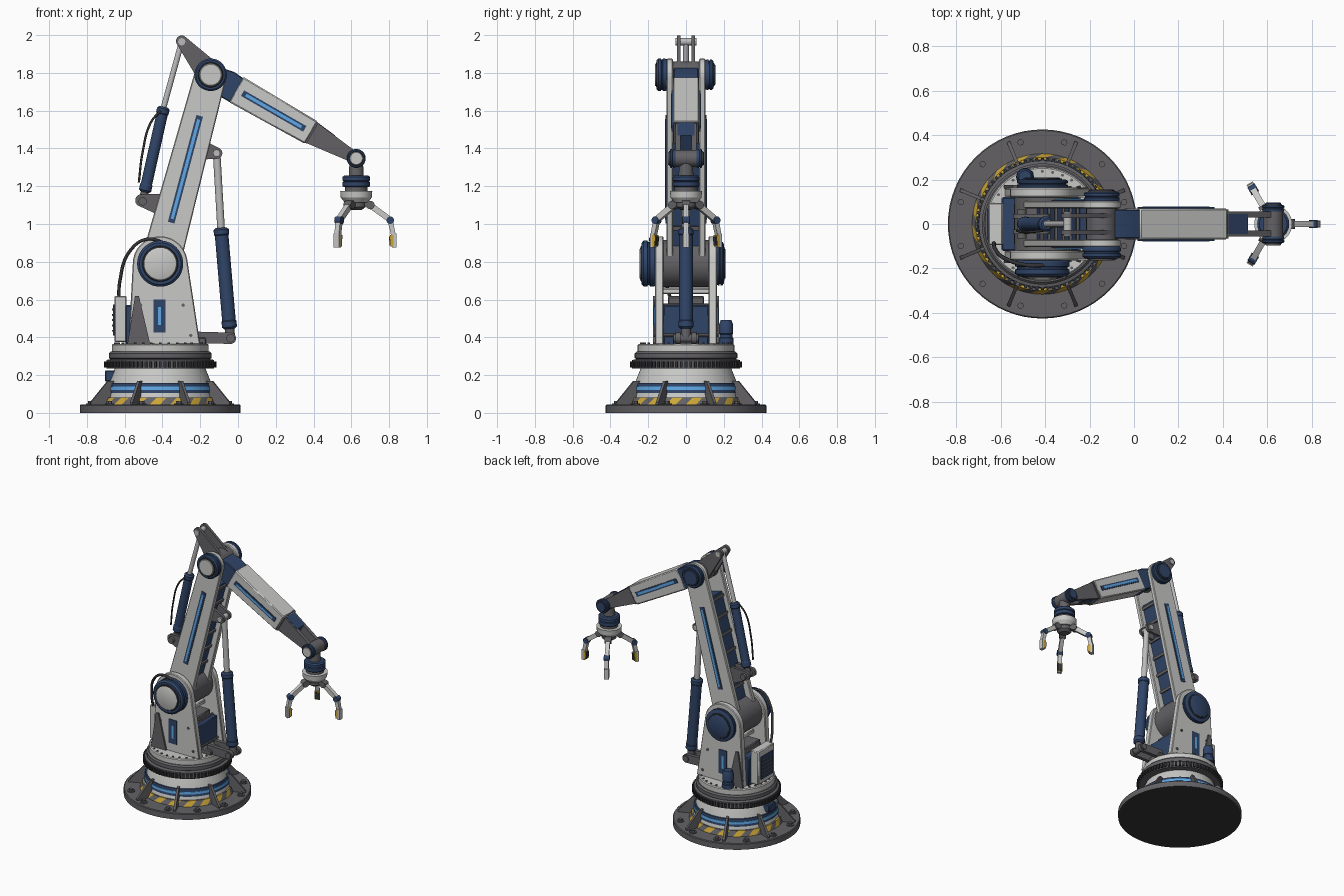
import bpy, bmesh, math
from math import pi, cos, sin
from mathutils import Matrix, Vector, geometry

if "Cube" in bpy.data.objects:
    bpy.data.objects.remove(bpy.data.objects["Cube"])

def material(name, rgb):
    m = bpy.data.materials.new(name)
    m.use_nodes = True
    m.diffuse_color = (*rgb, 1)
    m.node_tree.nodes["Principled BSDF"].inputs["Base Color"].default_value = (*rgb, 1)
    return m

WHITE = material("pale grey paint", (0.58, 0.58, 0.57))
GREY = material("dark grey metal", (0.125, 0.12, 0.13))
BLACK = material("black rubber", (0.035, 0.035, 0.04))
NAVY = material("navy paint", (0.03, 0.06, 0.14))
BLUE = material("light blue strip", (0.12, 0.42, 0.85))
YELLOW = material("hazard yellow", (0.6, 0.38, 0.04))
STEEL = material("bright steel", (0.5, 0.5, 0.5))
built = []

def finish(name, bm, mats, matrix=None, bevel=0):
    bmesh.ops.recalc_face_normals(bm, faces=bm.faces)
    mesh = bpy.data.meshes.new(name)
    bm.to_mesh(mesh)
    bm.free()
    for m in mats if isinstance(mats, list) else [mats]:
        mesh.materials.append(m)
    ob = bpy.data.objects.new(name, mesh)
    bpy.context.collection.objects.link(ob)
    if matrix:
        ob.matrix_world = matrix
    if bevel:
        mod = ob.modifiers.new("bevel", 'BEVEL')
        mod.width, mod.segments, mod.limit_method = bevel, 1, 'ANGLE'
    built.append(ob)
    return ob

def box(name, x, y, z, mat, bevel=0.006):
    """Box from (low, high) ranges."""
    bm = bmesh.new()
    bmesh.ops.create_cube(bm, size=1)
    for v in bm.verts:
        v.co = [r[0] if c < 0 else r[1] for c, r in zip(v.co, (x, y, z))]
    return finish(name, bm, mat, bevel=bevel)

def lathe(name, profile, origin, axis, mat, n=48):
    """Turn (radius, height) points about an axis."""
    bm = bmesh.new()
    vs = [bm.verts.new((r, 0, h)) for r, h in profile]
    es = [bm.edges.new(p) for p in zip(vs, vs[1:])]
    bmesh.ops.spin(bm, geom=vs + es, cent=(0, 0, 0), axis=(0, 0, 1), angle=2 * pi, steps=n)
    bmesh.ops.remove_doubles(bm, verts=bm.verts, dist=1e-5)
    turn = Vector(axis).to_track_quat('Z', 'Y').to_matrix().to_4x4()
    return finish(name, bm, mat, Matrix.Translation(origin) @ turn)

def rod(name, p, q, r, mat, n=24):
    d = Vector(q) - Vector(p)
    return lathe(name, [(0, 0), (r, 0), (r, d.length), (0, d.length)], p, d, mat, n)

def pin(name, c, r, y0, y1, mat, n=32):
    return rod(name, (c[0], y0, c[1]), (c[0], y1, c[1]), r, mat, n)

def plate(name, discs, y0, y1, mat, matrix=None, bevel=0):
    """Convex outline round (x, z, radius) discs, given thickness along y."""
    pts = []
    for x, z, r in discs:
        k = 32 if r else 1
        pts += [Vector((x + r * cos(2 * pi * i / k), z + r * sin(2 * pi * i / k))) for i in range(k)]
    bm = bmesh.new()
    face = bm.faces.new([bm.verts.new((pts[i].x, y0, pts[i].y)) for i in geometry.convex_hull_2d(pts)])
    new = bmesh.ops.extrude_face_region(bm, geom=[face])["geom"]
    bmesh.ops.translate(bm, verts=[v for v in new if isinstance(v, bmesh.types.BMVert)], vec=(0, y1 - y0, 0))
    return finish(name, bm, mat, matrix, bevel)

def pair(name, discs, inner, outer, mat, bevel=0):
    for side, s in (("left", 1), ("right", -1)):
        plate(f"{name}_{side}", discs, s * inner, s * outer, mat, bevel=bevel)

def along(p, q, shape):
    """Points given as (distance, sideways) along the line p to q."""
    d = (Vector(q) - Vector(p)).normalized()
    return [(p[0] + d.x * t - d.y * s, p[1] + d.y * t + d.x * s, 0) for t, s in shape]

def bar(t0, t1, w):
    return [(t0, -w), (t0, w), (t1, w), (t1, -w)]

def ring(name, count, r, z, size, mat, sides=0, phase=0.0):
    """Circle of blocks or bolts round the base axis."""
    bm = bmesh.new()
    for i in range(count):
        m = Matrix.Rotation(2 * pi * i / count + phase, 4, 'Z') @ Matrix.Translation((r, 0, z))
        if sides:
            bmesh.ops.create_cone(bm, cap_ends=True, segments=sides, radius1=size[0], radius2=size[0], depth=size[1], matrix=m)
        else:
            bmesh.ops.create_cube(bm, size=1, matrix=m @ Matrix.Diagonal((*size, 1)))
    finish(name, bm, mat, Matrix.Translation((BX, 0, 0)))

BX = -0.412
UP = (0, 0, 1)
base = (BX, 0, 0)

# Base flange, pedestal and bands
lathe("base_flange", [(0, 0), (.425, 0), (.425, .04), (.42, .045), (0, .045)], base, UP, GREY, 64)
lathe("base_underside", [(0, -.0005), (.42, -.0005), (.42, .003), (0, .003)], base, UP, BLACK, 64)
lathe("pedestal", [(0, .04), (.30, .04), (.285, .10), (.27, .16), (.24, .235), (0, .235)], base, UP, WHITE, 64)
lathe("pedestal_band", [(.27, .105), (.287, .105), (.28, .158), (.26, .158)], base, UP, NAVY, 64)
lathe("pedestal_light", [(.27, .122), (.288, .122), (.286, .14), (.26, .14)], base, UP, BLUE, 64)
bm = bmesh.new()
cells, steps = 36, 4
rows = [[bm.verts.new((r * cos(a + sk), r * sin(a + sk), z)) for a in
         (2 * pi * i / (cells * steps) for i in range(cells * steps))]
        for r, z, sk in ((.316, .045, 0), (.300, .082, .12), (.28, .082, .12))]
for k in range(2):
    for i in range(cells * steps):
        j = (i + 1) % (cells * steps)
        f = bm.faces.new((rows[k][i], rows[k][j], rows[k + 1][j], rows[k + 1][i]))
        f.material_index = (i // steps) % 2
finish("hazard_ring", bm, [YELLOW, GREY], Matrix.Translation(base))
for i in range(8):
    turn = Matrix.Translation(base) @ Matrix.Rotation(pi / 8 + i * pi / 4, 4, 'Z')
    plate(f"base_rib_{i}", [(.40, .045, 0), (.40, .055, 0), (.30, .17, 0), (.26, .17, 0), (.27, .045, 0)], -.008, .008, GREY, turn)
ring("anchor_washers", 12, .38, .047, (.025, .008), GREY, 20, pi / 12)
ring("anchor_bolts", 12, .38, .055, (.015, .016), GREY, 6, pi / 12)
box("base_connector", (-.705, -.65), (-.04, .04), (.165, .225), NAVY)

# Turntable
lathe("bearing", [(0, .235), (.285, .235), (.285, .28), (.262, .285), (.272, .29), (.272, .315), (.262, .325), (0, .325)], base, UP, GREY, 64)
ring("bearing_teeth", 72, .287, .257, (.02, .014, .032), BLACK)
lathe("turntable", [(0, .32), (.256, .32), (.256, .36), (.25, .366), (0, .366)], base, UP, WHITE, 64)
ring("turntable_bolts", 32, .237, .368, (.007, .008), GREY, 8)

# Shoulder housing
S, E, W = (BX, .79), (-.145, 1.79), (.626, 1.347)
pair("shoulder_plate", [(*S, .145), (-.58, .362, 0), (-.2, .362, 0)], .12, .163, WHITE, .005)
pair("shoulder_gusset", [(-.585, .366, 0), (-.465, .366, 0), (-.525, .62, 0), (-.545, .62, 0)], .16, .176, GREY)
pair("window_frame", [(x, z, 0) for x in (-.447, -.383) for z in (.425, .60)], .16, .168, NAVY)
pair("window_light", [(x, z, 0) for x in (-.423, -.407) for z in (.465, .56)], .16, .171, BLUE)
for i, c in enumerate(((-.515, .57), (-.29, .57), (-.25, .41))):
    pin(f"housing_bolt_{i}", c, .009, -.17, .17, GREY, 8)
box("drive_housing", (-.595, -.25), (-.121, .121), (.36, .57), NAVY)
box("drive_cover", (-.54, -.29), (-.095, .095), (.565, .615), GREY)
box("cross_brace", (-.47, -.35), (-.125, .125), (.63, .66), WHITE)
pin("shoulder_drum", S, .125, -.125, .125, GREY, 48)
box("control_box", (-.655, -.59), (-.095, .095), (.375, .62), WHITE)
box("control_panel", (-.661, -.65), (-.07, .07), (.41, .575), NAVY, 0)
for i in range(5):
    box(f"panel_louvre_{i}", (-.667, -.655), (-.06, .06), (.43 + i * .028, .44 + i * .028), GREY, 0)
lathe("canister", [(0, 0), (.04, 0), (.04, .03), (.034, .034), (.034, .05), (.038, .054), (.038, .1), (.028, .125), (0, .125)], (-.49, .212, .366), UP, NAVY, 24)

def hub(name, c, y0, depth, r, cap, s):
    """Ridged joint cover with a round cap."""
    lathe(name, [(0, 0), (r * .95, 0), (r, .01), (r, depth * .4), (r * .93, depth * .45), (r * .93, depth * .55),
                 (r, depth * .6), (r, depth * .85), (r * .9, depth), (0, depth)], (c[0], s * y0, c[1]), (0, s, 0), NAVY)
    lathe(name + "_rim", [(r * .66, depth), (r * .78, depth), (r * .75, depth + .005), (0, depth + .005)], (c[0], s * y0, c[1]), (0, s, 0), BLACK)
    k = r * .69
    lathe(name + "_cap", [(k, depth), (k, depth + .007), (k * .93, depth + .01), (0, depth + .01)], (c[0], s * y0, c[1]), (0, s, 0), cap)

hub("shoulder_hub_front", S, .16, .075, .122, WHITE, -1)
hub("shoulder_hub_back", S, .16, .04, .115, NAVY, 1)

# Upper arm
pair("upper_arm_plate", [(*S, .105), (*E, .085)], .07, .104, WHITE, .005)
pair("upper_arm_panel", along(S, E, bar(.225, .81, .018)), .10, .109, NAVY)
pair("upper_arm_light", along(S, E, bar(.245, .79, .008)), .10, .112, BLUE)
plate("upper_arm_core", along(S, E, bar(.1, .86, .055)), -.072, .072, NAVY)
for i in range(6):
    plate(f"upper_arm_web_{i}", along(S, E, bar(.2 + i * .125, .22 + i * .125, .066)), -.072, .072, GREY)
pin("elbow_drum", E, .07, -.11, .11, GREY)
hub("elbow_hub_front", E, .10, .055, .086, WHITE, -1)
hub("elbow_hub_back", E, .10, .045, .08, NAVY, 1)

# Rams with forked brackets
def ram(name, a, m, b, r, rod_r):
    p, q, e = [Vector((x, 0, z)) for x, z in (a, m, b)]
    d = (q - p).normalized()
    n = (q - p).length
    lathe(name + "_barrel", [(0, .05), (r * .8, .05), (r * 1.1, .06), (r * 1.1, .09), (r, .095), (r, n - .04), (r * 1.12, n - .035), (r * 1.12, n - .01), (r * .8, n), (0, n)], p, d, NAVY, 28)
    rod(name + "_rod", q, e, rod_r, STEEL)
    rod(name + "_foot", p, p + d * .06, r * .7, GREY)
    pin(name + "_foot_pin", a, .022, -.065, .065, GREY)
    pin(name + "_rod_pin", b, .019, -.055, .055, STEEL)

ram("lift_ram", (-.04, .395), (-.09, .98), (-.113, 1.375), .036, .02)
pair("lift_lower_bracket", [(-.04, .395, .03), (-.215, .37, 0), (-.215, .43, 0)], .03, .056, GREY)
box("lift_bracket_foot", (-.26, -.17), (-.07, .07), (.36, .4), GREY)
pair("lift_upper_bracket", [(-.113, 1.375, .03), (-.2, 1.43, .02), (-.22, 1.36, .02)], .025, .045, GREY)
ram("elbow_ram", (-.505, 1.12), (-.393, 1.62), (-.298, 1.965), .03, .015)
pair("elbow_lower_bracket", [(-.512, 1.125, .032), (-.40, 1.14, .02), (-.40, 1.06, .02)], .025, .045, GREY)
pair("elbow_lever", [(-.298, 1.968, .03), (*E, .07)], .028, .048, GREY)

def hose(name, pts, r):
    cu = bpy.data.curves.new(name, 'CURVE')
    cu.dimensions, cu.bevel_depth, cu.bevel_resolution = '3D', r, 2
    sp = cu.splines.new('BEZIER')
    sp.bezier_points.add(len(pts) - 1)
    for b, p in zip(sp.bezier_points, pts):
        b.co = p
        b.handle_left_type = b.handle_right_type = 'AUTO'
    cu.materials.append(BLACK)
    bpy.context.collection.objects.link(bpy.data.objects.new(name, cu))

hose("power_hose", [(-.63, -.07, .56), (-.625, -.11, .70), (-.57, -.16, .86), (-.48, -.185, .92), (-.39, -.185, .90)], .009)
hose("ram_hose", [(-.41, -.03, 1.60), (-.46, -.035, 1.54), (-.505, -.035, 1.38), (-.525, -.03, 1.22)], .006)

# Forearm
plate("forearm_collar", along(E, W, [(.03, -.06), (.03, .06), (.10, .075), (.165, .07), (.165, -.075), (.10, -.075)]), -.066, .066, NAVY, bevel=.005)
plate("forearm", along(E, W, [(.155, -.077), (.155, .077), (.615, .068), (.615, -.068)]), -.07, .07, WHITE, bevel=.007)
plate("forearm_end_trim", along(E, W, bar(.60, .622, .063)), -.066, .066, GREY)
pair("forearm_panel", along(E, W, bar(.195, .575, .017)), .066, .076, NAVY)
pair("forearm_light", along(E, W, bar(.215, .555, .008)), .066, .079, BLUE)
taper = [(.61, -.062), (.61, .062), (.80, .038), (.88, .03), (.88, -.03), (.80, -.038)]
pair("wrist_fork", along(E, W, taper), .03, .056, GREY)
plate("wrist_fork_core", along(E, W, [(.61, -.056), (.61, .064), (.73, .05), (.73, -.042)]), -.045, .045, NAVY)

# Wrist and gripper
pin("wrist_knuckle", W, .045, -.06, .06, GREY)
hub("wrist_hub_front", W, .056, .03, .05, WHITE, -1)
hub("wrist_hub_back", W, .056, .03, .05, NAVY, 1)
wrist = (W[0], 0, 0)
lathe("wrist_stem", [(0, 1.24), (.04, 1.24), (.035, 1.35), (0, 1.35)], wrist, UP, GREY)
lathe("wrist_motor", [(0, 1.195), (.066, 1.195), (.072, 1.2), (.072, 1.222), (.066, 1.226), (.072, 1.23), (.072, 1.25), (.062, 1.258), (0, 1.258)], wrist, UP, NAVY)
lathe("wrist_spacer", [(0, 1.17), (.06, 1.17), (.06, 1.2), (0, 1.2)], wrist, UP, GREY)
lathe("gripper_palm", [(0, 1.115), (.062, 1.115), (.082, 1.14), (.085, 1.175), (0, 1.175)], wrist, UP, WHITE)
lathe("gripper_core", [(0, 1.075), (.03, 1.075), (.05, 1.09), (.05, 1.12), (0, 1.12)], wrist, UP, GREY)
for i in range(3):
    m = Matrix.Translation(wrist) @ Matrix.Rotation(i * 2 * pi / 3, 4, 'Z')
    parts = (("knuckle", [(.045, 1.115, .012), (.075, 1.10, .022)], .022, GREY),
             ("upper", [(.08, 1.095, .016), (.18, 1.022, .015)], .014, WHITE),
             ("joint", [(.18, 1.02, .02)], .019, NAVY),
             ("lower", [(.18, 1.02, .014), (.197, .94, .012)], .014, WHITE),
             ("tip", [(.185, .95, 0), (.212, .95, 0), (.212, .875, 0), (.19, .875, 0)], .016, WHITE),
             ("grip", [(.179, .942, 0), (.197, .942, 0), (.197, .882, 0), (.182, .882, 0)], .018, YELLOW),
             ("pad", [(.173, .935, 0), (.182, .935, 0), (.184, .885, 0), (.177, .885, 0)], .015, BLACK))
    for part, discs, w, mat in parts:
        plate(f"finger_{part}_{i}", discs, -w, w, mat, m)

# Soft shading with crisp edges
bpy.ops.object.select_all(action='DESELECT')
for ob in built:
    ob.select_set(True)
bpy.context.view_layer.objects.active = built[0]
bpy.ops.object.shade_smooth_by_angle(angle=math.radians(30))
